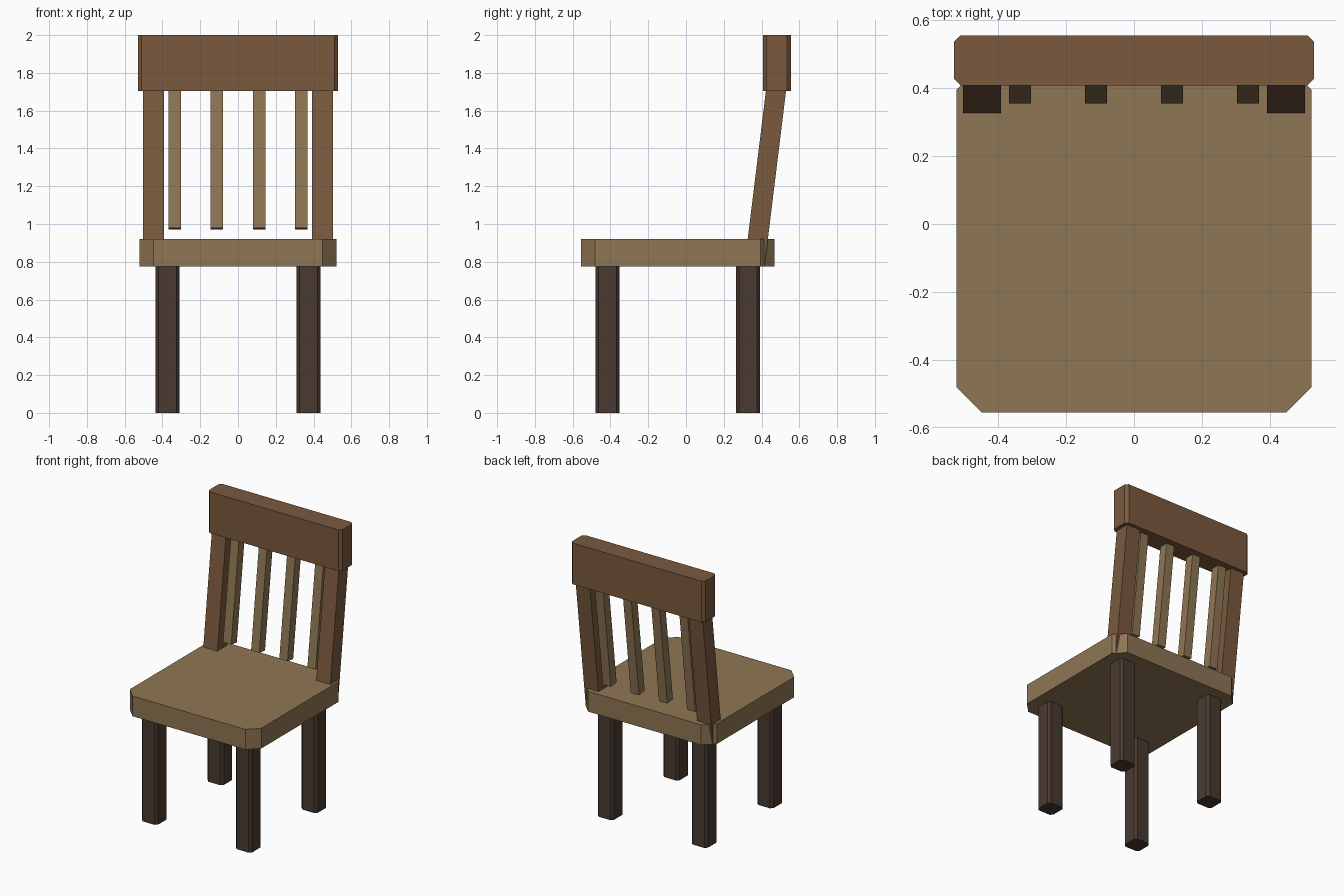
import bpy, bmesh
from math import tan, radians
from mathutils import Matrix, Vector

if "Cube" in bpy.data.objects:
    bpy.data.objects.remove(bpy.data.objects["Cube"])

LEAN = radians(7)


def material(name, rgb):
    m = bpy.data.materials.new(name)
    m.diffuse_color = (*rgb, 1)
    m.use_nodes = True
    m.node_tree.nodes["Principled BSDF"].inputs["Base Color"].default_value = m.diffuse_color
    return m


light_wood = material("light_wood", (0.275, 0.181, 0.088))
red_wood = material("red_wood", (0.195, 0.102, 0.048))
dark_wood = material("dark_wood", (0.066, 0.042, 0.030))


def block(name, size, centre, mat, chamfer=0, lean=0):
    """Box with optionally chamfered upright edges, leaned back around x."""
    bm = bmesh.new()
    bmesh.ops.create_cube(bm, size=1)
    bmesh.ops.scale(bm, vec=size, verts=bm.verts)
    if chamfer:
        upright = [e for e in bm.edges
                   if abs(e.verts[0].co.z - e.verts[1].co.z) > 1e-4]
        bmesh.ops.bevel(bm, geom=upright, offset=chamfer, segments=1,
                        affect='EDGES')
    bm.transform(Matrix.Rotation(-lean, 4, 'X'))
    mesh = bpy.data.meshes.new(name)
    bm.to_mesh(mesh)
    bm.free()
    mesh.materials.append(mat)
    obj = bpy.data.objects.new(name, mesh)
    obj.location = Vector(centre)
    bpy.context.collection.objects.link(obj)
    return obj


def leaning_bar(name, x, width, depth, z0, z1, mat):
    """Bar whose centre line follows the slope of the backrest."""
    z = (z0 + z1) / 2
    y = 0.380 + (z - 0.92) * tan(LEAN)
    length = (z1 - z0) / (1 - LEAN ** 2 / 2)
    block(name, (width, depth, length), (x, y, z), mat, lean=LEAN)


# Seat with cut corners
block("seat", (1.044, 1.024, 0.145), (0, -0.043, 0.8475), light_wood, 0.074)

# Top rail of the backrest
block("top_rail", (1.06, 0.147, 0.295), (0, 0.4815, 1.8525), red_wood, 0.019)

for side, s in (("left", -1), ("right", 1)):
    # Legs
    for end, y in (("front", -0.416), ("back", 0.328)):
        block(f"{end}_leg_{side}", (0.128, 0.128, 0.79),
              (s * 0.373, y, 0.395), dark_wood, 0.017)
    # Back posts, set into the seat and rail
    leaning_bar(f"back_post_{side}", s * 0.448, 0.112, 0.106,
                0.79, 1.76, red_wood)
    # Slats, hanging from the rail
    for place, x in (("inner", 0.112), ("outer", 0.335)):
        leaning_bar(f"{place}_slat_{side}", s * x, 0.065, 0.065,
                    0.976, 1.76, light_wood)
